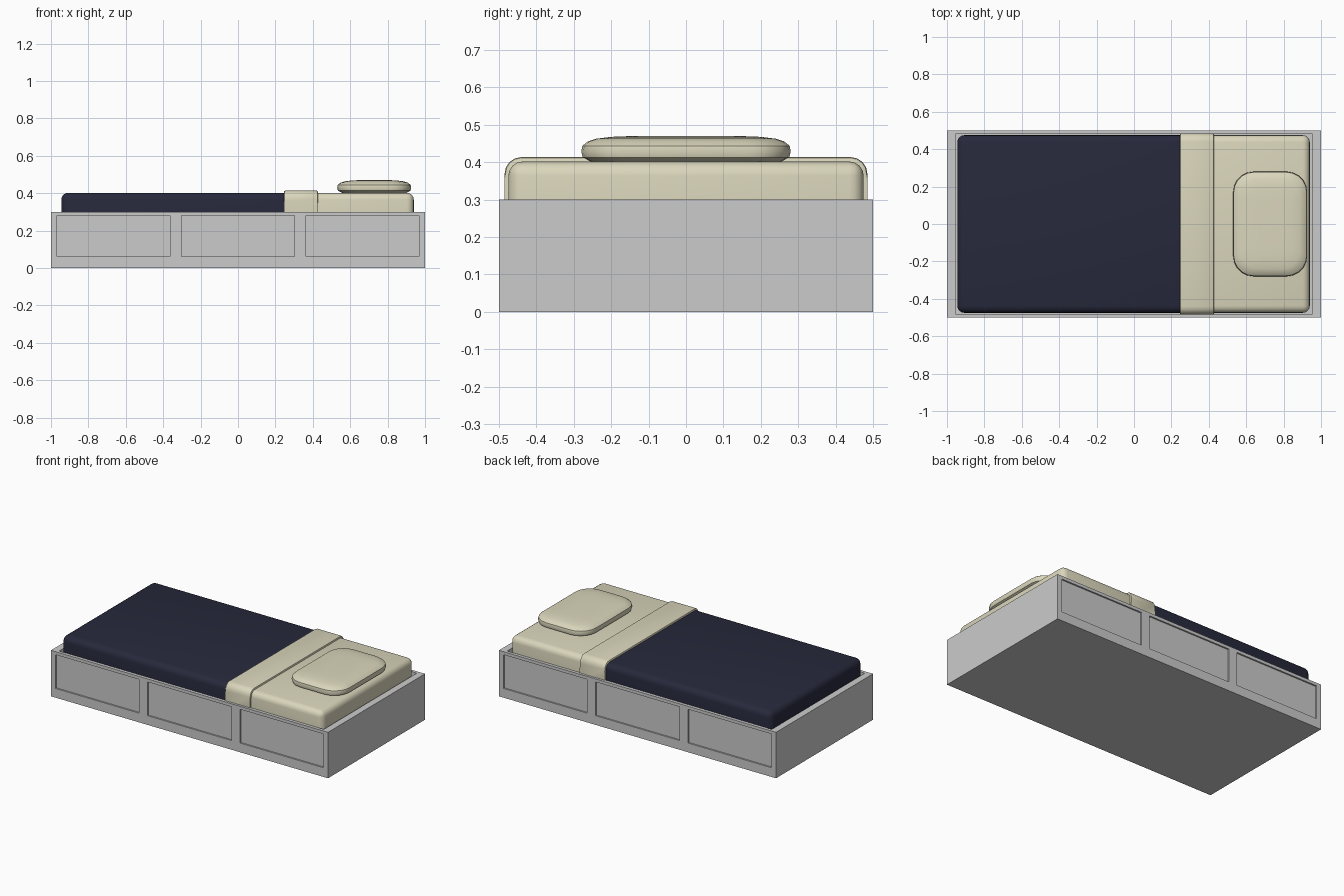
import bpy, bmesh, math

if "Cube" in bpy.data.objects:
    bpy.data.objects.remove(bpy.data.objects["Cube"])


def material(name, rgb):
    m = bpy.data.materials.new(name)
    m.diffuse_color = (*rgb, 1)
    m.use_nodes = True
    m.node_tree.nodes["Principled BSDF"].inputs["Base Color"].default_value = m.diffuse_color
    return m


cream = material("cream_linen", (0.70, 0.67, 0.50))
navy = material("navy_cloth", (0.02, 0.022, 0.045))


def finish(name, bm, mat=None, smooth=True):
    bmesh.ops.recalc_face_normals(bm, faces=bm.faces)
    me = bpy.data.meshes.new(name)
    bm.to_mesh(me)
    bm.free()
    ob = bpy.data.objects.new(name, me)
    bpy.context.collection.objects.link(ob)
    if mat:
        me.materials.append(mat)
    bpy.ops.object.select_all(action='DESELECT')
    bpy.context.view_layer.objects.active = ob
    ob.select_set(True)
    if smooth:
        bpy.ops.object.shade_smooth_by_angle(angle=math.radians(40))
    return ob


def box_bm(x, y, z):
    bm = bmesh.new()
    bmesh.ops.create_cube(bm, size=1)
    for v in bm.verts:
        v.co = [lo + (c + 0.5) * (hi - lo) for c, (lo, hi) in zip(v.co, (x, y, z))]
    return bm


def bevel(bm, test, width, segments):
    edges = [e for e in bm.edges if test(e)]
    bmesh.ops.bevel(bm, geom=edges, offset=width, segments=segments,
                    profile=0.5, affect='EDGES', clamp_overlap=True)


def cut(target, x, y, z):
    cutter = finish("cutter", box_bm(x, y, z), smooth=False)
    cutter.hide_render = True
    mod = target.modifiers.new("cut", 'BOOLEAN')
    mod.operation, mod.object, mod.solver = 'DIFFERENCE', cutter, 'EXACT'
    bpy.context.view_layer.objects.active = target
    bpy.ops.object.modifier_apply(modifier=mod.name)
    bpy.data.objects.remove(cutter)


# Bed frame: mattress tray on top, three recessed drawer fronts per long side
frame = finish("bed_frame", box_bm((-1, 1), (-0.5, 0.5), (0, 0.3)), smooth=False)
cut(frame, (-0.955, 0.955), (-0.48, 0.48), (0.25, 0.4))
for s in (-1, 1):
    for cx in (-0.665, 0, 0.665):
        cut(frame, (cx - 0.302, cx + 0.302), sorted((s * 0.49, s * 0.6)), (0.06, 0.28))


# Mattress halves: navy blanket and cream sheet, meeting under the fold
def soft_block(name, x, mat):
    bm = box_bm(x, (-0.475, 0.475), (0.25, 0.402))
    bevel(bm, lambda e: max(v.co.z for v in e.verts) > 0.3, 0.038, 4)
    return finish(name, bm, mat)


soft_block("blanket", (-0.945, 0.35), navy)
soft_block("mattress_sheet", (0.30, 0.94), cream)

# Folded-over sheet band
bm = box_bm((0.245, 0.428), (-0.485, 0.485), (0.25, 0.414))
bevel(bm, lambda e: all(v.co.z > 0.4 for v in e.verts)
      and abs(e.verts[0].co.y - e.verts[1].co.y) < 1e-4, 0.045, 4)
bevel(bm, lambda e: abs(e.verts[0].co.x - e.verts[1].co.x) < 1e-4
      and abs(e.calc_face_angle(0)) > 1.4
      and min(v.co.z for v in e.verts) > 0.251, 0.008, 2)
finish("sheet_fold", bm, cream)

# Pillow: stacked rounded-rectangle rings (height, inset)
levels = [(0.392, 0.12), (0.396, 0.06), (0.402, 0.025), (0.413, 0.004), (0.428, 0),
          (0.444, 0.003), (0.456, 0.018), (0.463, 0.04), (0.468, 0.08), (0.470, 0.13)]
bm = bmesh.new()
rings = []
for z, inset in levels:
    hx, hy = 0.198 - inset, 0.28 - inset
    r = max(0.11 - inset * 0.4, 0.03)
    r = min(r, hx * 0.95)
    ring = []
    for k, (sx, sy) in enumerate(((1, 1), (-1, 1), (-1, -1), (1, -1))):
        for i in range(6):
            a = math.pi / 2 * (k + i / 5)
            ring.append(bm.verts.new((0.728 + sx * (hx - r) + r * math.cos(a),
                                      sy * (hy - r) + r * math.sin(a), z)))
    rings.append(ring)
for a, b in zip(rings, rings[1:]):
    for i in range(len(a)):
        j = (i + 1) % len(a)
        bm.faces.new((a[i], a[j], b[j], b[i]))
bm.faces.new(rings[0][::-1])
bm.faces.new(rings[-1])
finish("pillow", bm, cream)
